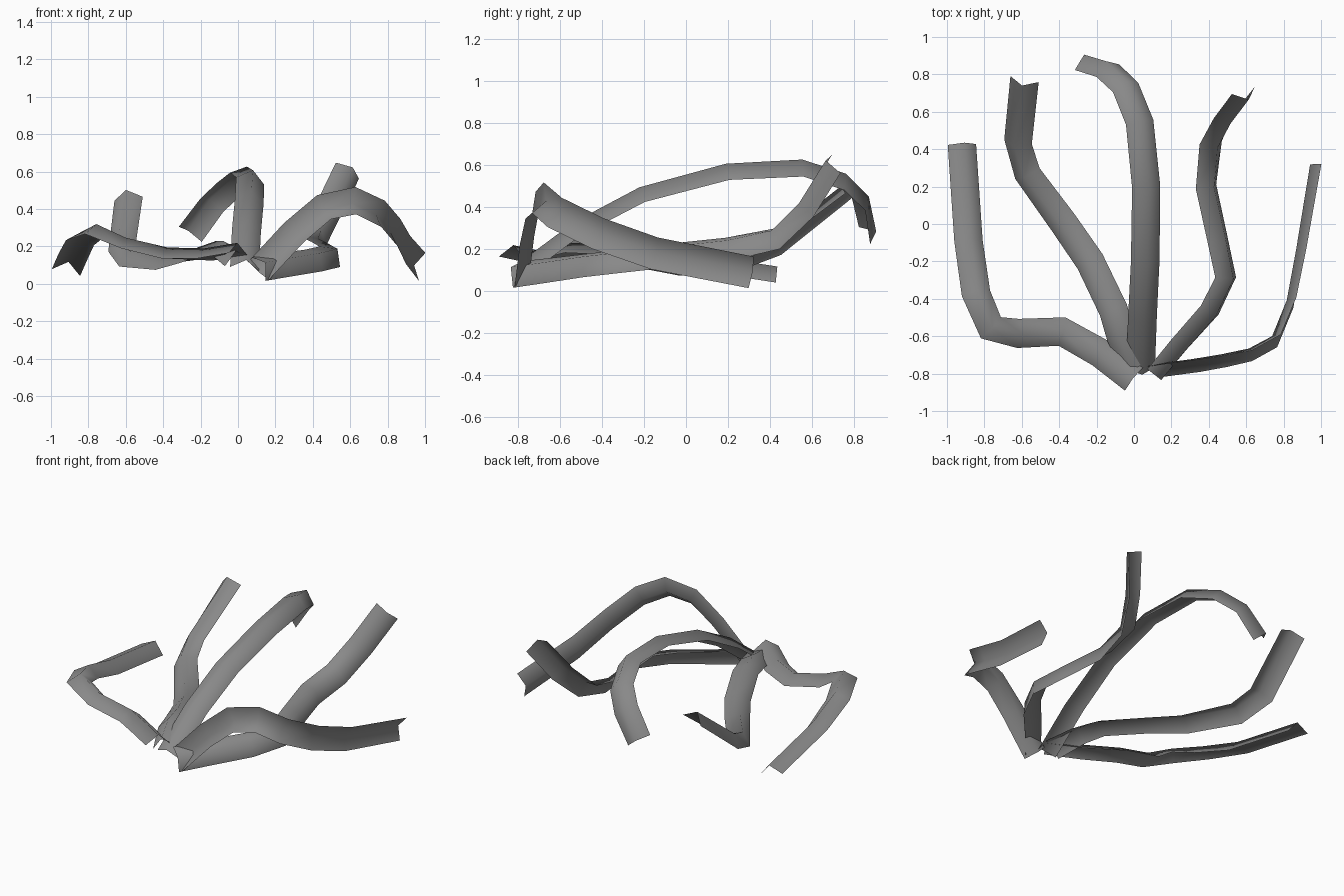
import bpy
import bmesh
from math import cos, sin, radians
from mathutils import Vector

cube = bpy.data.objects.get("Cube")
if cube:
    bpy.data.objects.remove(cube, do_unlink=True)

HALF_WIDTH = 0.078
FOLD_HEIGHT = 0.06

# One flat grey for every leaf
grey = bpy.data.materials.new("leaf_grey")
grey.use_nodes = True
colour = (0.25, 0.25, 0.25, 1)
grey.diffuse_color = colour
shader = next(n for n in grey.node_tree.nodes if n.type == 'BSDF_PRINCIPLED')
shader.inputs["Base Color"].default_value = colour
shader.inputs["Roughness"].default_value = 0.8


def leaf(name, stations, fold=FOLD_HEIGHT):
    """Sweep a folded (roof-shaped) strip along stations of x, y, z, roll in degrees."""
    path = [Vector(s[:3]) for s in stations]
    mesh_builder = bmesh.new()
    previous = None
    last = len(path) - 1
    for i, station in enumerate(stations):
        tangent = (path[min(i + 1, last)] - path[max(i - 1, 0)]).normalized()
        across = tangent.cross(Vector((0, 0, 1))).normalized()
        up = across.cross(tangent)
        roll = radians(station[3])
        side = across * cos(roll) - up * sin(roll)
        normal = up * cos(roll) + across * sin(roll)
        # left edge, raised fold, right edge
        row = [mesh_builder.verts.new(point) for point in (
            path[i] - side * HALF_WIDTH,
            path[i] + normal * fold,
            path[i] + side * HALF_WIDTH)]
        if previous:
            for k in range(len(row) - 1):
                mesh_builder.faces.new((previous[k], previous[k + 1], row[k + 1], row[k]))
        previous = row
    mesh = bpy.data.meshes.new(name)
    mesh_builder.to_mesh(mesh)
    mesh_builder.free()
    mesh.materials.append(grey)
    mesh.shade_smooth()
    obj = bpy.data.objects.new(name, mesh)
    bpy.context.collection.objects.link(obj)


# Outer leaf on the right side, sweeping low and turning back
leaf("right_outer_leaf", [
    (0, -.83, .16, 4), (-.18, -.69, .13, 4), (-.385, -.575, .135, 0),
    (-.62, -.585, .19, 0), (-.765, -.555, .26, 5), (-.845, -.37, .22, 10),
    (-.885, -.09, .14, 14), (-.92, .425, .06, 14)])

# Inner leaf on the right side, lying low with its tip raised
leaf("right_inner_leaf", [
    (0, -.76, .12, -20), (-.07, -.6, .17, -10), (-.11, -.46, .17, -5),
    (-.235, -.2, .125, -8), (-.38, .01, .095, -15), (-.57, .27, .125, -25),
    (-.62, .44, .195, -20), (-.585, .775, .455, -10)])

# Tall arching leaf in the middle
leaf("middle_leaf", [
    (.035, -.77, .08, 10), (.045, -.5, .28, 10), (.06, -.2, .44, 12),
    (.065, .2, .55, 15), (.03, .545, .57, 18), (-.045, .73, .51, 25),
    (-.14, .82, .42, 41), (-.255, .85, .265, 58)])

# Inner leaf on the left side, bending up at the tip
leaf("left_inner_leaf", [
    (.11, -.8, .08, 55), (.24, -.645, .1, 52), (.405, -.46, .125, 48),
    (.49, -.285, .145, 45), (.445, -.075, .17, 45), (.385, .2, .2, 45),
    (.41, .435, .25, 45), (.485, .585, .4, 60), (.585, .715, .605, 62)])

# Outer leaf on the left side, arching on edge with its fold facing inward
leaf("left_outer_leaf", [
    (.11, -.79, .07, -115), (.3, -.765, .275, -115), (.46, -.74, .41, -113),
    (.63, -.705, .445, -110), (.775, -.625, .375, -100), (.86, -.42, .275, -90),
    (.91, -.15, .18, -84), (.985, .31, .09, -79)], fold=.045)
